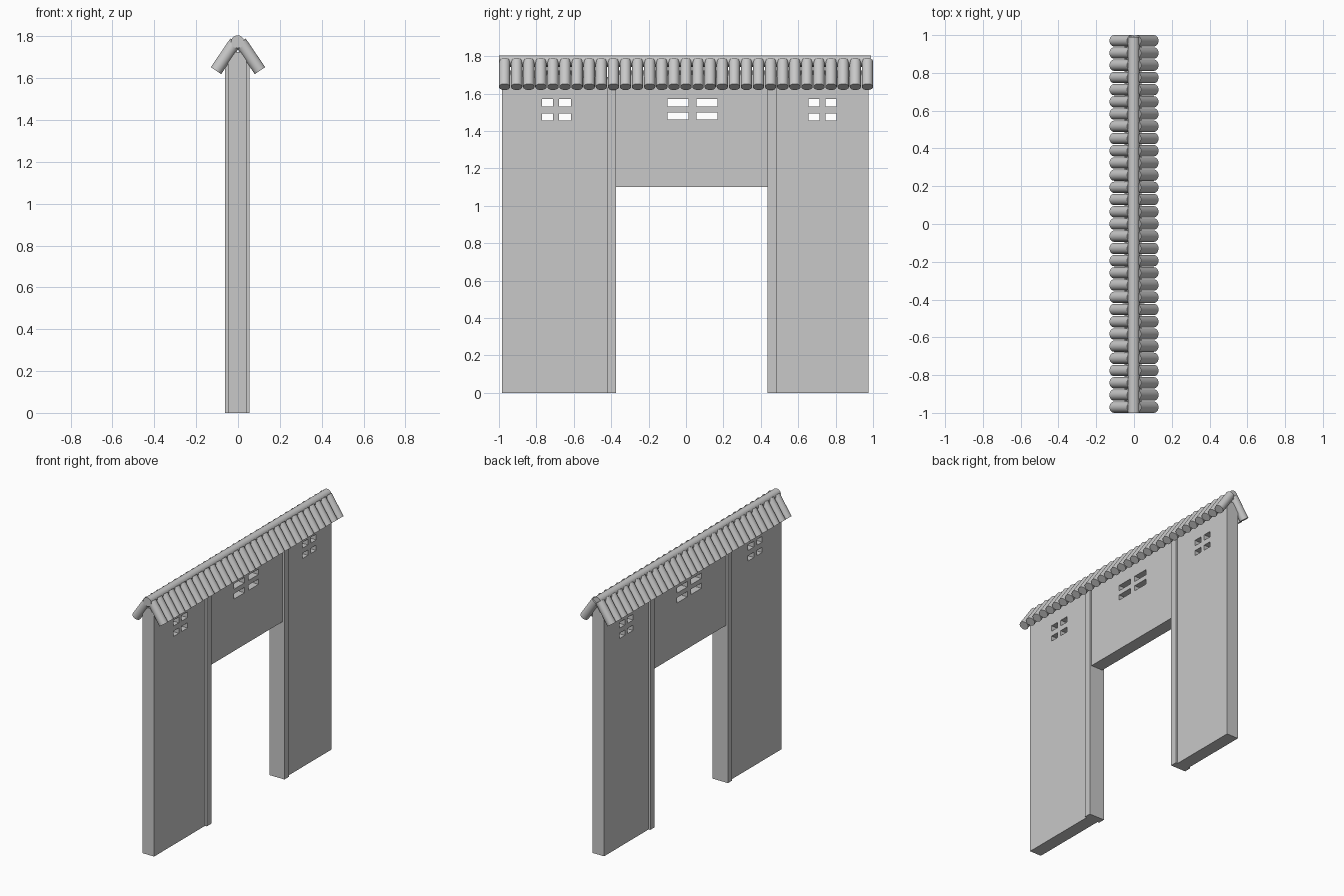
import bpy
import bmesh
from mathutils import Vector

cube = bpy.data.objects.get("Cube")
if cube:
    bpy.data.objects.remove(cube, do_unlink=True)

stone = bpy.data.materials.new("stone_grey")
stone.use_nodes = True
GREY = (0.58, 0.58, 0.58, 1)
stone.diffuse_color = GREY
stone.node_tree.nodes["Principled BSDF"].inputs["Base Color"].default_value = GREY


def finish(name, bm):
    """Turn a bmesh into a named object with the stone material."""
    bmesh.ops.recalc_face_normals(bm, faces=bm.faces)
    mesh = bpy.data.meshes.new(name)
    bm.to_mesh(mesh)
    bm.free()
    mesh.materials.append(stone)
    obj = bpy.data.objects.new(name, mesh)
    bpy.context.collection.objects.link(obj)
    return obj


def panel(name, x0, x1, ys, zs):
    """Upright slab on a y/z grid; cells odd in both directions are windows."""
    bm = bmesh.new()
    verts = [[bm.verts.new((x0, y, z)) for z in zs] for y in ys]
    for i in range(len(ys) - 1):
        for j in range(len(zs) - 1):
            if i % 2 and j % 2:
                continue
            bm.faces.new((verts[i][j], verts[i + 1][j],
                          verts[i + 1][j + 1], verts[i][j + 1]))
    extruded = bmesh.ops.extrude_face_region(
        bm, geom=bm.faces[:], use_keep_orig=True)["geom"]
    moved = [v for v in extruded if isinstance(v, bmesh.types.BMVert)]
    bmesh.ops.translate(bm, verts=moved, vec=(x1 - x0, 0, 0))
    return finish(name, bm)


def add_rod(bm, start, end, radius, sides=24):
    """Capped cylinder between two points."""
    start, end = Vector(start), Vector(end)
    axis = end - start
    made = bmesh.ops.create_cone(bm, cap_ends=True, segments=sides,
                                 radius1=radius, radius2=radius,
                                 depth=axis.length)["verts"]
    turn = Vector((0, 0, 1)).rotation_difference(axis).to_matrix()
    for v in made:
        v.co = turn @ v.co + (start + end) / 2


def smooth(obj):
    bpy.ops.object.select_all(action='DESELECT')
    obj.select_set(True)
    bpy.context.view_layer.objects.active = obj
    bpy.ops.object.shade_smooth_by_angle()


# Wall panels with window openings, and the lintel over the gateway
BACK, FRONT, TOP = -0.049, 0.041, 1.725
side_rows = [0, 1.457, 1.494, 1.53, 1.57, TOP]
panel("wall_front", BACK, FRONT,
      [-0.985, -0.771, -0.712, -0.68, -0.616, -0.422], side_rows)
panel("wall_back", BACK, FRONT,
      [0.483, 0.655, 0.714, 0.746, 0.805, 0.975], side_rows)
panel("lintel", BACK, FRONT,
      [-0.374, -0.1, 0.013, 0.056, 0.168, 0.435],
      [1.1, 1.463, 1.5, 1.532, 1.57, TOP])

# Gate posts, slightly thicker than the wall
for name, y0, y1 in (("post_front", -0.422, -0.374), ("post_back", 0.435, 0.483)):
    panel(name, -0.062, 0.055, [y0, y1], [0, 1.69])

# Two sloping rows of round roof tiles
COUNT, RADIUS = 31, 0.03
for name, side in (("roof_tiles_left", 1), ("roof_tiles_right", -1)):
    bm = bmesh.new()
    for i in range(COUNT):
        y = (1 - RADIUS) * (2 * i / (COUNT - 1) - 1)
        add_rod(bm, (side * 0.105, y, 1.636), (side * 0.012, y, 1.773), RADIUS)
    smooth(finish(name, bm))

# Round ridge cap
bm = bmesh.new()
add_rod(bm, (-0.002, -1, 1.774), (-0.002, 0.99, 1.774), 0.031)
smooth(finish("roof_ridge", bm))
